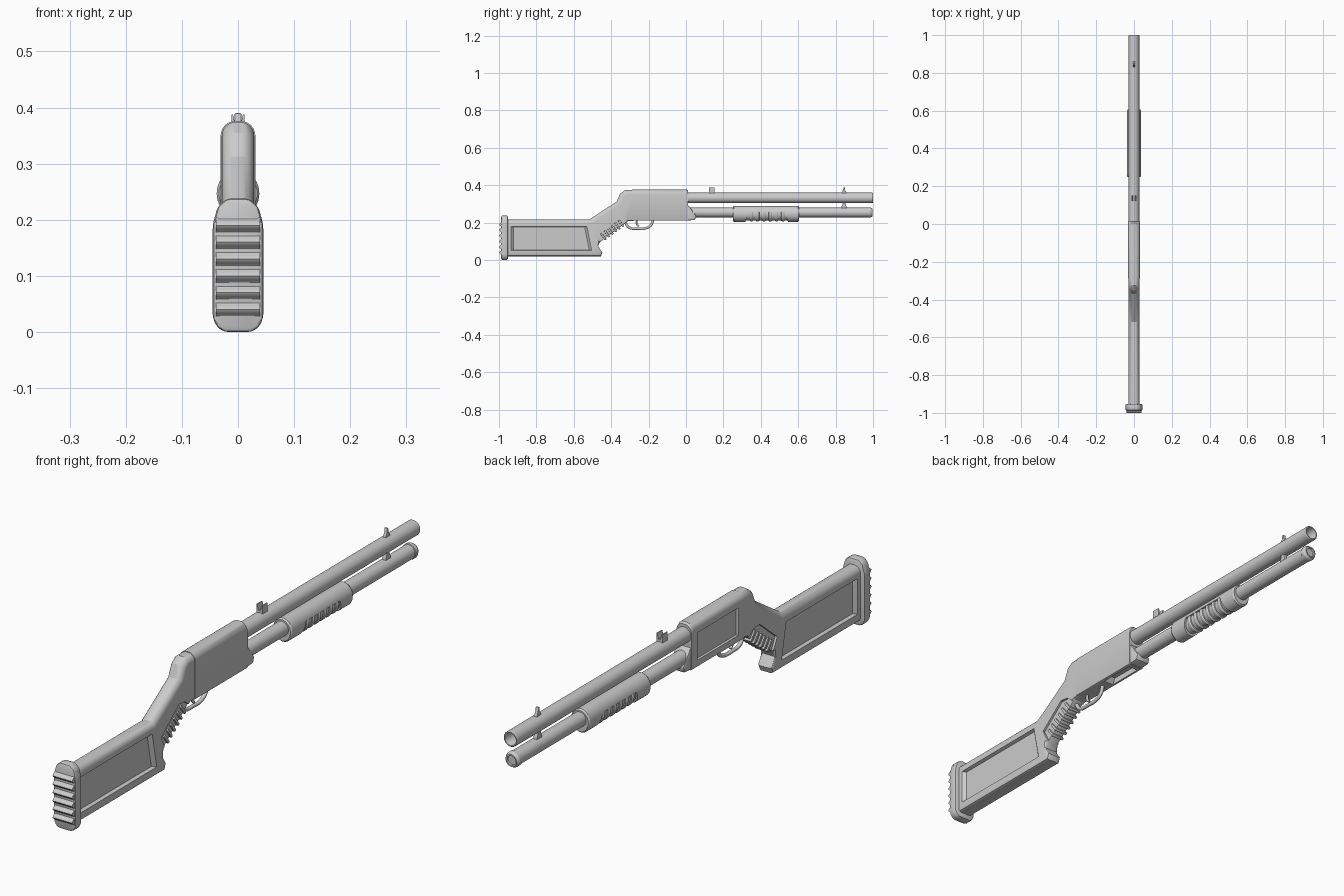
import bpy, bmesh, math
from mathutils import Vector

if "Cube" in bpy.data.objects:
    bpy.data.objects.remove(bpy.data.objects["Cube"])


def finish(name, bm, smooth=30):
    bmesh.ops.recalc_face_normals(bm, faces=bm.faces[:])
    me = bpy.data.meshes.new(name)
    bm.to_mesh(me)
    bm.free()
    ob = bpy.data.objects.new(name, me)
    bpy.context.collection.objects.link(ob)
    shade(ob, smooth)
    return ob


def shade(ob, angle=30):
    bpy.ops.object.select_all(action='DESELECT')
    bpy.context.view_layer.objects.active = ob
    ob.select_set(True)
    bpy.ops.object.shade_smooth_by_angle(angle=math.radians(angle))


def prism(name, pts, lo, hi, axis='x', taper=1.0, top=0, low=0, bevel=0):
    """Extrude a profile along x (y,z points) or y (x,z points).
    top / low round the upper / lower side rims, bevel rounds every edge."""
    bm = bmesh.new()
    c = sum((Vector(p) for p in pts), Vector((0, 0))) / len(pts)
    rings = []
    for d, s in ((lo, taper), (hi, 1.0)):
        ring = [c + (Vector(p) - c) * s for p in pts]
        rings.append([bm.verts.new((d, a, b) if axis == 'x' else (a, d, b)) for a, b in ring])
    bm.faces.new(rings[0])
    bm.faces.new(rings[1])
    for i in range(len(pts)):
        j = (i + 1) % len(pts)
        bm.faces.new((rings[0][i], rings[0][j], rings[1][j], rings[1][i]))
    bmesh.ops.recalc_face_normals(bm, faces=bm.faces[:])

    def rims(upper):
        out = []
        for e in bm.edges:
            ns = [f.normal for f in e.link_faces]
            if len(ns) == 2 and any(abs(n.x) > .99 for n in ns):
                n = min(ns, key=lambda v: abs(v.x))
                if abs(n.x) < .01 and abs(n.y) < .95 and (n.z > .3) == upper:
                    out.append(e)
        return out
    for off, upper, seg in ((low, False, 2), (top, True, 6)):
        if off:
            bm.normal_update()
            bmesh.ops.bevel(bm, geom=rims(upper), offset=off, segments=seg,
                            profile=.5, affect='EDGES', clamp_overlap=False)
    if bevel:
        bmesh.ops.bevel(bm, geom=bm.edges[:], offset=bevel, segments=2,
                        profile=.5, affect='EDGES', clamp_overlap=True)
    return finish(name, bm)


def lathe(name, prof, z, n=32, sz=1.0):
    """Revolve (radius, y) points around a lengthwise axis at height z."""
    bm = bmesh.new()
    vs = [bm.verts.new((r, y, 0)) for r, y in prof]
    es = [bm.edges.new(p) for p in zip(vs, vs[1:])]
    bmesh.ops.spin(bm, geom=vs + es, cent=(0, 0, 0), axis=(0, 1, 0),
                   angle=2 * math.pi, steps=n, use_merge=True)
    bmesh.ops.remove_doubles(bm, verts=bm.verts[:], dist=1e-5)
    for v in bm.verts:
        v.co.z = v.co.z * sz + z
    return finish(name, bm)


def cut(ob, tool):
    m = ob.modifiers.new('cut', 'BOOLEAN')
    m.operation, m.solver, m.object = 'DIFFERENCE', 'EXACT', tool
    bpy.context.view_layer.objects.active = ob
    bpy.ops.object.modifier_move_to_index(modifier='cut', index=0)
    bpy.ops.object.modifier_apply(modifier='cut')
    bpy.data.objects.remove(tool)
    shade(ob)


def rod(name, pts, r):
    cu = bpy.data.curves.new(name, 'CURVE')
    cu.dimensions, cu.bevel_depth, cu.bevel_resolution = '3D', r, 3
    cu.use_fill_caps = True
    sp = cu.splines.new('BEZIER')
    sp.bezier_points.add(len(pts) - 1)
    for b, (y, z) in zip(sp.bezier_points, pts):
        b.co = (0, y, z)
        b.handle_left_type = b.handle_right_type = 'AUTO'
    ob = bpy.data.objects.new(name, cu)
    bpy.context.collection.objects.link(ob)
    return ob


# stock with angled grip
stock = prism('stock', [(-.96, .216), (-.518, .216), (-.37, .313), (-.352, .355), (-.325, .374),
                        (-.28, .374), (-.28, .21), (-.31, .208), (-.46, .096), (-.47, .075),
                        (-.447, .04), (-.455, .02), (-.96, .02)],
              -.029, .029, top=.024, low=.01)
for s in (-1, 1):
    # long side panel and grip panel, recessed on both sides
    cut(stock, prism('panel_cut', [(-.938, .18), (-.528, .18), (-.502, .05), (-.938, .05)],
                     s * .017, s * .031, taper=.93))
    cut(stock, prism('grip_cut', [(-.478, .145), (-.378, .228), (-.345, .225), (-.285, .18),
                                  (-.44, .07)], s * .021, s * .04))
# grip ribs across the panel and underside
d, n = Vector((.80, .60)), Vector((.60, -.80))
for i in range(6):
    c = Vector((-.447, .133)) + d * (.0235 * i)
    a, b = c - n * .012, c + n * .031
    w = d * .0055
    prism(f'grip_rib_{i + 1}', [a - w, a + w, b + w, b - w], -.027, .027, bevel=.004)

# butt pad with scalloped rear
half = [(.02, .238), (.036, .224), (.045, .192), (.045, .024), (.037, .008), (.024, .0)]
prism('butt_pad', half + [(-x, z) for x, z in reversed(half)], -.988, -.952, 'y', bevel=.008)
wave = [(-.993 + .007 * math.cos(2 * math.pi * i / 8), .025 + .18 * i / 48) for i in range(49)]
prism('butt_pad_grooves', wave + [(-.97, .215), (-.97, .015)], -.039, .039)

# receiver
receiver = prism('receiver', [(-.288, .376), (.005, .376), (.012, .37), (.012, .21), (-.288, .21)],
                 -.031, .031, top=.026, low=.006)
cut(receiver, prism('port_cut', [(-.255, .335), (-.02, .335), (-.02, .235), (-.255, .235)],
                    -.024, -.033, taper=.95))
cut(receiver, prism('loading_cut', [(-.15, .2), (0, .2), (-.01, .232), (-.13, .232)], -.02, .02))
prism('receiver_collar', [(-.01, .292), (.014, .292), (.055, .235), (.048, .214), (-.01, .21)],
      -.029, .029, bevel=.006)

# trigger and guard
rod('trigger_guard', [(-.325, .2), (-.305, .174), (-.26, .168), (-.215, .17),
                      (-.188, .185), (-.176, .215)], .007)
rod('trigger', [(-.262, .215), (-.264, .195), (-.252, .18)], .005)

# barrel and magazine tube
lathe('barrel', [(0, -.02), (.028, -.02), (.028, .997), (.026, 1), (.022, 1), (.021, .997),
                 (.021, .85), (0, .85)], .332)
lathe('magazine_tube', [(0, -.02), (.026, -.02), (.026, .972), (.028, .974), (.028, .986),
                        (.022, .996), (.017, .996), (.016, .99), (0, .99)], .254)

# sliding fore-end: shell opened below, ribbed core inside
shell = lathe('fore_end', [(0, .25), (.034, .25), (.038, .256), (.038, .599), (.034, .605),
                           (0, .605)], .247, 40, 1.12)
cut(shell, prism('fore_end_cut', [(.312, .19), (.335, .257), (.528, .257), (.55, .19)], -.06, .06))
lathe('fore_end_core', [(0, .3), (.031, .3), (.031, .56), (0, .56)], .247, 40, 1.12)
for i in range(6):
    y = .35 + .0335 * i
    lathe(f'fore_end_rib_{i + 1}', [(.028, y - .01), (.034, y - .008), (.037, y - .003),
                                    (.037, y + .003), (.034, y + .008), (.028, y + .01)],
          .247, 40, 1.12)

# sights and barrel bracket
prism('rear_sight', [(-.012, .35), (.012, .35), (.012, .388), (.009, .388), (.004, .367),
                     (-.004, .367), (-.009, .388), (-.012, .388)], .122, .152, 'y')
prism('front_sight', [(.83, .355), (.862, .355), (.85, .375), (.848, .39), (.842, .39),
                      (.84, .375)], -.006, .006, bevel=.002)
prism('barrel_bracket', [(.836, .31), (.854, .31), (.854, .296), (.862, .276), (.828, .276),
                         (.836, .296)], -.008, .008, bevel=.002)
